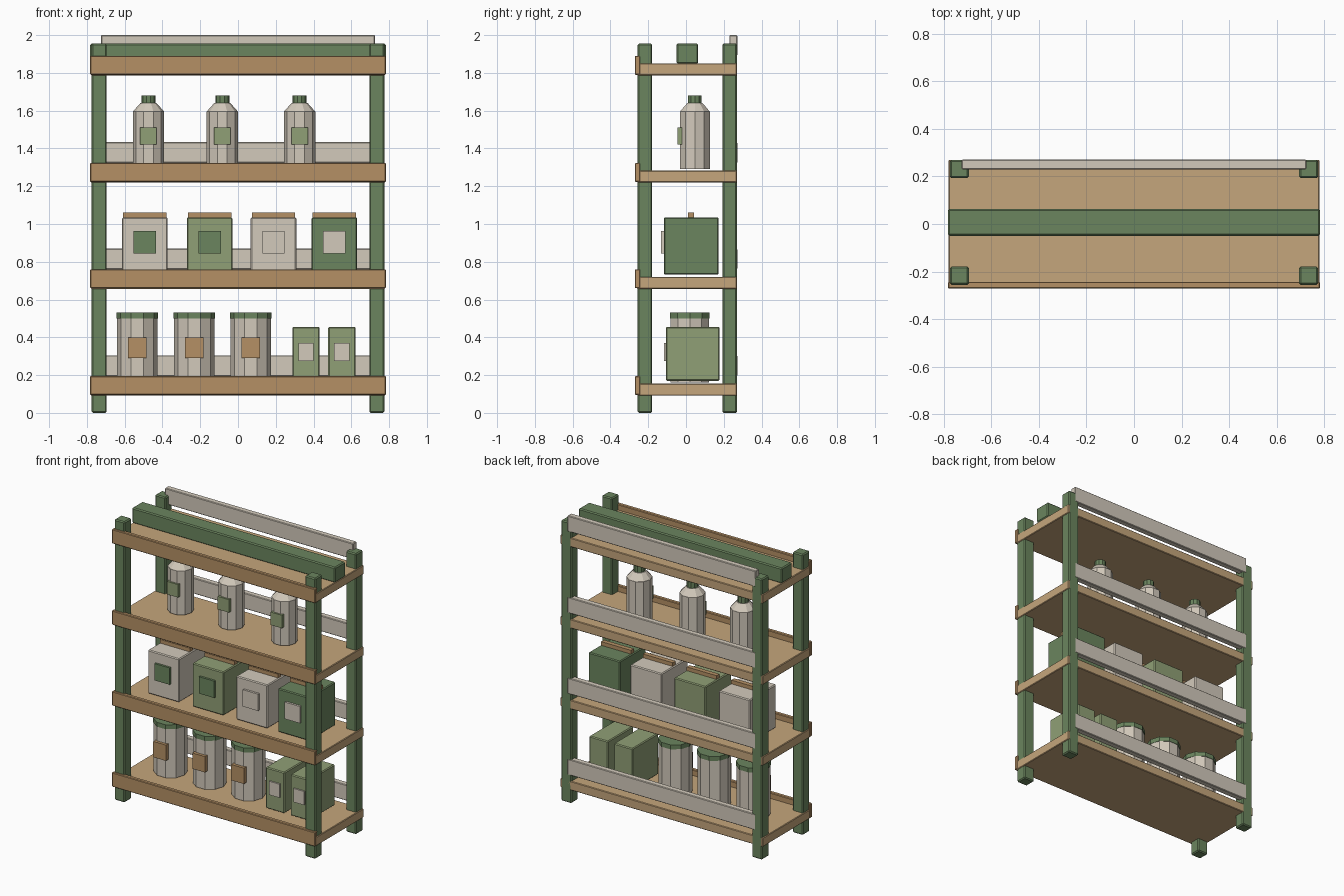
import bpy
import bmesh
from mathutils import Matrix

if "Cube" in bpy.data.objects:
    bpy.data.objects.remove(bpy.data.objects["Cube"])


def material(name, rgb):
    m = bpy.data.materials.new(name)
    m.diffuse_color = (*rgb, 1)
    m.use_nodes = True
    m.node_tree.nodes["Principled BSDF"].inputs["Base Color"].default_value = m.diffuse_color
    return m


GREEN = material("dark_green", (0.147, 0.235, 0.113))
SAGE = material("light_green", (0.28, 0.35, 0.18))
WOOD = material("wood", (0.56, 0.38, 0.20))
TRIM = material("wood_trim", (0.46, 0.28, 0.13))
CREAM = material("cream", (0.65, 0.59, 0.50))


def finish(name, bm, mat, bevel=0):
    me = bpy.data.meshes.new(name)
    bm.to_mesh(me)
    bm.free()
    me.materials.append(mat)
    ob = bpy.data.objects.new(name, me)
    bpy.context.collection.objects.link(ob)
    if bevel:
        mod = ob.modifiers.new("bevel", "BEVEL")
        mod.width = bevel
        mod.segments = 1
    return ob


def box(name, x, y, z, mat, bevel=0):
    """Box from (min, max) pairs."""
    bm = bmesh.new()
    size = [b - a for a, b in (x, y, z)]
    mid = [(a + b) / 2 for a, b in (x, y, z)]
    bmesh.ops.create_cube(bm, size=1, matrix=Matrix.Translation(mid) @ Matrix.Diagonal((*size, 1)))
    return finish(name, bm, mat, bevel)


def span(c, w):
    return (c - w / 2, c + w / 2)


def drum(name, x, y, z, r1, mat, r2=None):
    """Ten-sided cylinder or cone with corners on the y axis."""
    bm = bmesh.new()
    mid = Matrix.Translation((x, y, (z[0] + z[1]) / 2))
    bmesh.ops.create_cone(bm, cap_ends=True, segments=10, radius1=r1,
                          radius2=r1 if r2 is None else r2, depth=z[1] - z[0],
                          matrix=mid @ Matrix.Rotation(1.5707963, 4, 'Z'))
    return finish(name, bm, mat)


# Four corner posts
for side, x in (("left", -0.735), ("right", 0.735)):
    for end, y in (("front", -0.2175), ("back", 0.2315)):
        box(f"{end}_{side}_post", span(x, 0.08), span(y, 0.077), (0, 1.955), GREEN, 0.007)

# Shelves with front lips and raised back rails
for i, top in enumerate((0.155, 0.72, 1.283, 1.85), 1):
    box(f"shelf_{i}", (-0.78, 0.78), (-0.26, 0.27), (top - 0.063, top), WOOD, 0.004)
    box(f"shelf_lip_{i}", (-0.783, 0.783), (-0.271, -0.243), (top - 0.06, top + 0.04), TRIM, 0.004)
    box(f"back_rail_{i}", (-0.725, 0.725), (0.23, 0.2715), (top + 0.04, top + 0.15), CREAM, 0.004)

# Top beam
box("top_beam", (-0.783, 0.783), (-0.05, 0.064), (1.848, 1.955), GREEN, 0.007)

# Bottom shelf: jars
for i, x in enumerate((-0.533, -0.232, 0.068), 1):
    drum(f"jar_{i}", x, 0.02, (0.16, 0.502), 0.107, CREAM)
    drum(f"jar_lid_{i}", x, 0.02, (0.5, 0.531), 0.11, GREEN)
    box(f"jar_label_{i}", span(x, 0.098), (-0.102, -0.075), (0.29, 0.4), TRIM)

# Bottom shelf: narrow cartons
for i, x in enumerate((0.36, 0.55), 1):
    box(f"carton_{i}", span(x, 0.145), (-0.107, 0.178), (0.17, 0.456), SAGE, 0.006)
    box(f"carton_label_{i}", span(x, 0.082), (-0.117, -0.1), (0.275, 0.37), CREAM)

# Second shelf: wide boxes with a top strip
goods = ((-0.493, CREAM, GREEN), (-0.15, SAGE, GREEN), (0.188, CREAM, CREAM), (0.51, GREEN, CREAM))
for i, (x, body, label) in enumerate(goods, 1):
    box(f"storage_box_{i}", span(x, 0.242), (-0.117, 0.173), (0.732, 1.035), body, 0.006)
    box(f"box_strip_{i}", span(x, 0.23), (0.01, 0.042), (1.03, 1.061), TRIM)
    box(f"box_label_{i}", span(x, 0.118), (-0.132, -0.11), (0.845, 0.962), label)

# Third shelf: bottles
for i, x in enumerate((-0.474, -0.083, 0.326), 1):
    drum(f"bottle_{i}", x, 0.047, (1.29, 1.596), 0.083, CREAM)
    drum(f"bottle_shoulder_{i}", x, 0.047, (1.595, 1.64), 0.083, CREAM, 0.043)
    drum(f"bottle_cap_{i}", x, 0.047, (1.635, 1.681), 0.037, GREEN)
    box(f"bottle_label_{i}", span(x, 0.087), (-0.044, -0.022), (1.42, 1.51), SAGE)
